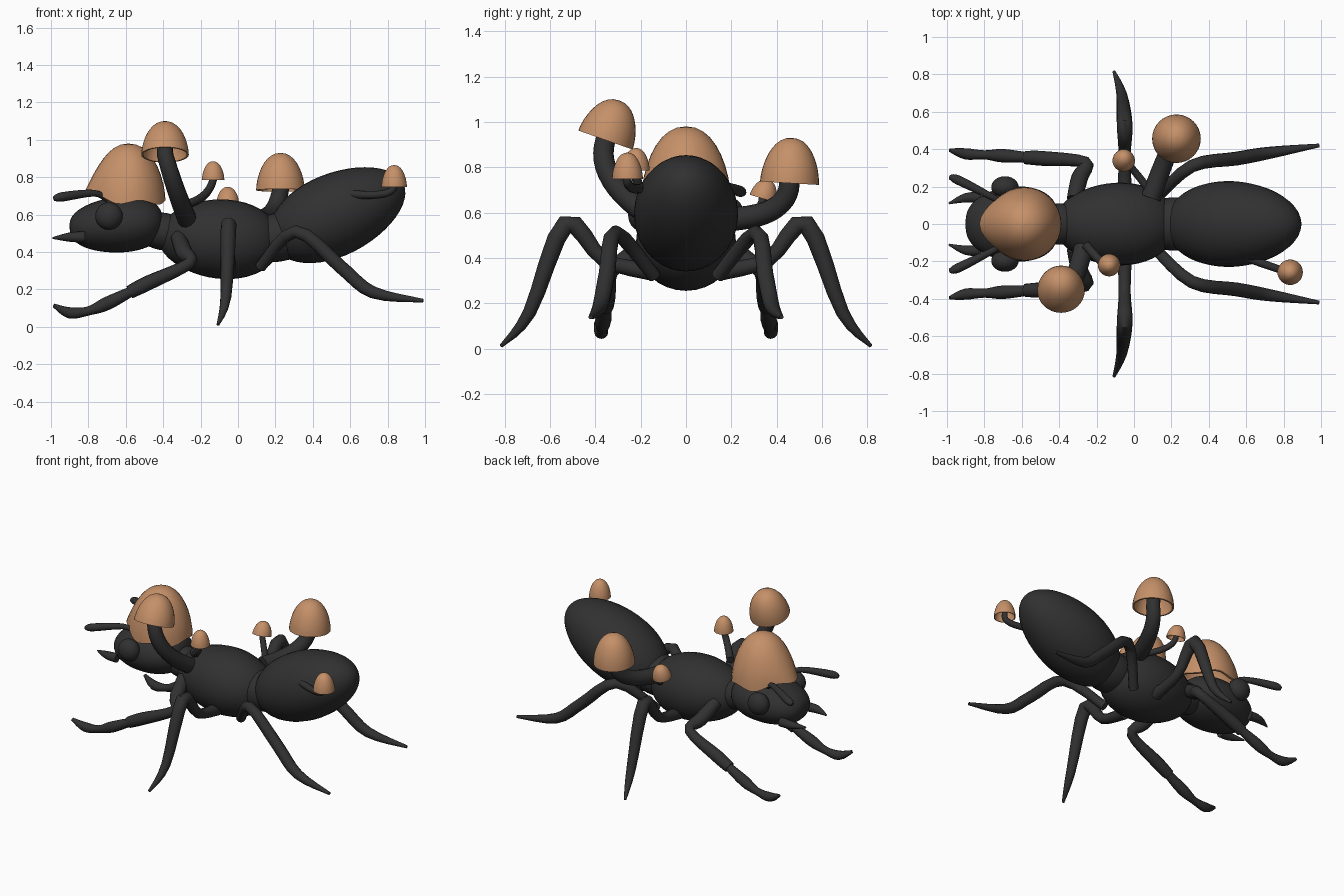
import bpy, bmesh, math
from mathutils import Vector

if "Cube" in bpy.data.objects:
    bpy.data.objects.remove(bpy.data.objects["Cube"])


def material(name, rgb):
    m = bpy.data.materials.new(name)
    m.diffuse_color = (*rgb, 1)
    m.use_nodes = True
    m.node_tree.nodes["Principled BSDF"].inputs["Base Color"].default_value = m.diffuse_color
    return m


DARK = material("dark_shell", (0.03, 0.03, 0.03))
TAN = material("mushroom_tan", (0.56, 0.28, 0.14))


def finish(name, bm, mat):
    bmesh.ops.recalc_face_normals(bm, faces=bm.faces)
    me = bpy.data.meshes.new(name)
    bm.to_mesh(me)
    bm.free()
    ob = bpy.data.objects.new(name, me)
    bpy.context.collection.objects.link(ob)
    me.materials.append(mat)
    bpy.ops.object.select_all(action='DESELECT')
    ob.select_set(True)
    bpy.context.view_layer.objects.active = ob
    bpy.ops.object.shade_smooth_by_angle(angle=math.radians(50))


def skin(bm, rings):
    for a, b in zip(rings, rings[1:]):
        n = len(a)
        for i in range(n):
            bm.faces.new((a[i], a[(i + 1) % n], b[(i + 1) % n], b[i]))
    bm.faces.new(rings[0])
    bm.faces.new(rings[-1])


def smooth_path(pts, steps=4):
    # Catmull-Rom through (x, y, z, radius) points
    p = [Vector(q) for q in pts]
    p = [p[0]] + p + [p[-1]]
    out = []
    for a, b, c, d in zip(p, p[1:], p[2:], p[3:]):
        for k in range(steps):
            t = k / steps
            out.append(0.5 * (2 * b + (c - a) * t + (2 * a - 5 * b + 4 * c - d) * t * t
                              + (3 * b - a - 3 * c + d) * t ** 3))
    return out + [p[-1]]


def loft(name, path, wide=1.0, sides=12):
    bm = bmesh.new()
    rings, side = [], None
    for i, q in enumerate(path):
        t = (path[min(i + 1, len(path) - 1)] - path[max(i - 1, 0)]).to_3d().normalized()
        if side is None:
            side = t.cross(Vector((0, 0, 1)))
            if side.length < 0.05:
                side = Vector((0, 1, 0))
        side = (side - t * side.dot(t)).normalized()
        up = side.cross(t)
        r = max(q[3], 0.002)
        rings.append([bm.verts.new(q.to_3d() + r * (side * wide * math.cos(a) + up * math.sin(a)))
                      for a in (math.tau * k / sides for k in range(sides))])
    skin(bm, rings)
    finish(name, bm, DARK)


def egg(name, start, end, height, wide, skew=0, blunt=1):
    # egg-shaped body segment along an axis
    a, b = Vector(start), Vector(end)
    path = []
    for i in range(25):
        u = math.pi * i / 24
        c = a.lerp(b, 0.5 - 0.5 * math.cos(u))
        r = height * max(0, math.sin(u)) ** blunt * (1 + skew * math.cos(u))
        path.append(Vector((*c, r)))
    loft(name, path, wide, 32)


def cap(name, centre, radius, height, axis, shape=None):
    # domed shell: outer curve down to the rim, then inner curve back up
    outer = [(math.sin(u) ** 0.9, math.cos(u) ** 1.15)
             for u in (math.pi / 2 * i / 9.001 for i in range(10))]
    prof = [(max(r, .01), z) for r, z in outer]
    prof += [(max(r * .92, .01), z * .86) for r, z in reversed(outer)]
    rot = Vector((0, 0, 1)).rotation_difference(Vector(axis))
    bm = bmesh.new()
    rings = []
    for r, z in prof:
        ring = []
        for k in range(32):
            a = math.tau * k / 32
            v = Vector((radius * r * math.cos(a), radius * r * math.sin(a), height * z))
            if shape:
                shape(v, z, a)
            ring.append(bm.verts.new(Vector(centre) + rot @ v))
        rings.append(ring)
    skin(bm, rings)
    finish(name, bm, TAN)


# Body segments
egg("thorax", (-.43, 0, .49), (.23, 0, .45), .212, 1.04, -.08)
egg("abdomen", (.18, 0, .445), (.885, 0, .765), .22, 1.04, .08)
egg("head", (-.9, 0, .525), (-.4, 0, .565), .148, 1.35, -.1, .75)
egg("neck", (-.56, 0, .54), (-.24, 0, .48), .1, 1.1)
egg("waist", (.02, 0, .44), (.42, 0, .52), .13, 1.1)


# Mirrored limbs and face parts: (x, y, z, radius) paths
def pair(part, *pts):
    for label, s in (("left", 1), ("right", -1)):
        loft(f"{part}_{label}", smooth_path([(x, s * y, z, r) for x, y, z, r in pts]))


pair("front_leg_upper", (-.32, .13, .48, .04), (-.29, .25, .4, .045), (-.26, .33, .34, .032),
     (-.48, .35, .235, .04), (-.58, .355, .185, .036))
pair("front_leg_lower", (-.55, .355, .2, .025), (-.7, .365, .125, .036), (-.8, .37, .085, .024),
     (-.9, .375, .075, .03), (-.985, .395, .115, .01))
pair("middle_leg", (-.05, .15, .34, .04), (-.05, .36, .39, .032), (-.05, .53, .55, .042),
     (-.065, .69, .16, .029), (-.107, .815, .012, .008))
pair("rear_leg", (.12, .14, .32, .03), (.31, .31, .51, .034), (.55, .35, .32, .037),
     (.72, .38, .185, .033), (.99, .42, .14, .01))
pair("antenna", (-.7, .11, .68, .015), (-.77, .15, .715, .018), (-.94, .235, .695, .025),
     (-.985, .25, .685, .012))
pair("mandible", (-.82, .14, .48, .03), (-.9, .14, .48, .025), (-.99, .11, .475, .005))
for label, s in (("left", 1), ("right", -1)):
    egg(f"eye_{label}", (-.69, s * .14, .59), (-.69, s * .255, .595), .073, 1)


# Large bell cap on the head, with a front beak
def bell(v, z, a):
    low = (1 - z) ** 2
    front = max(0, -math.cos(a))
    v.x -= .045 * front ** 6 * low
    v.z += (.05 * front ** 2 + .012 * math.cos(5 * a)) * low


cap("head_mushroom_cap", (-.585, 0, .665), .197, .315, (0, 0, 1), bell)


# Stalked mushrooms: the stem curves out from its root, then rises into the cap
def mushroom(name, centre, radius, height, root, elbow, thick, lean=0):
    cap(name + "_cap", centre, radius, height, (0, lean, 1))
    a, b, c = Vector(root), Vector(elbow), Vector(centre)
    path = []
    for i in range(13):
        t = i / 12
        path.append(Vector((*(a * (1 - t) ** 2 + b * 2 * t * (1 - t) + c * t * t),
                            thick * (1 - .15 * t))))
    path.append(Vector((*(c + Vector((0, lean, 1)) * height * .5), thick * .8)))
    loft(name + "_stem", path)


mushroom("shoulder_mushroom", (-.39, -.355, .92), .127, .185, (-.27, -.13, .57), (-.34, -.41, .74), .052, .35)
mushroom("small_back_mushroom", (-.133, -.22, .785), .06, .1, (-.26, -.11, .66), (-.16, -.23, .69), .024)
mushroom("side_mushroom", (.227, .456, .73), .13, .2, (.09, .14, .57), (.2, .45, .57), .053, .06)
mushroom("small_side_mushroom", (-.055, .338, .662), .06, .088, (.09, .17, .57), (-.03, .33, .57), .021, .3)
mushroom("abdomen_mushroom", (.835, -.258, .748), .068, .117, (.6, -.18, .71), (.82, -.26, .69), .022)
